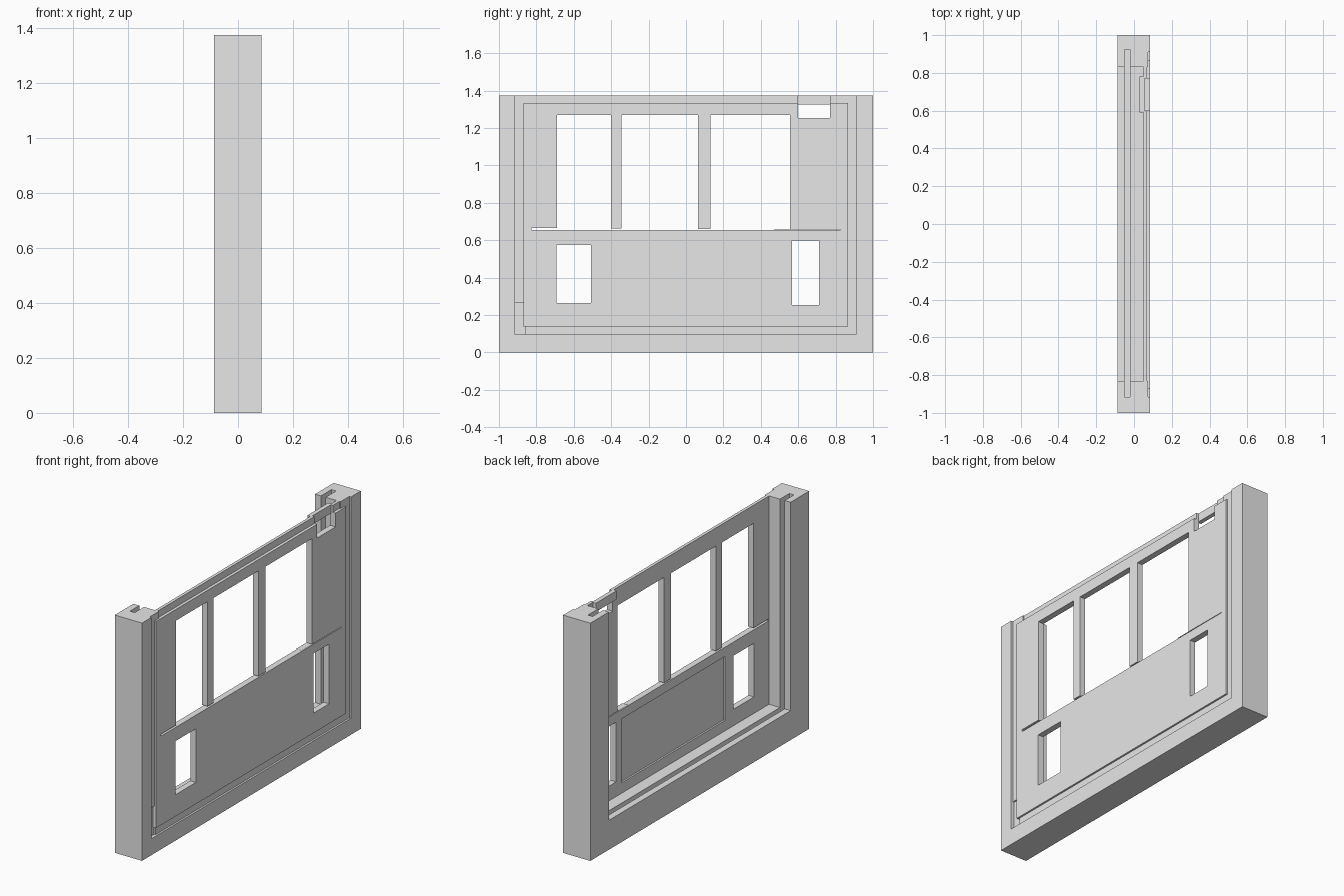
import bpy

cube = bpy.data.objects.get("Cube")
if cube:
    bpy.data.objects.remove(cube, do_unlink=True)

grey = bpy.data.materials.new("plain grey")
grey.use_nodes = True
grey.diffuse_color = (0.8, 0.8, 0.8, 1)
grey.node_tree.nodes["Principled BSDF"].inputs["Base Color"].default_value = (0.8, 0.8, 0.8, 1)

TOP = 1.375
OVER = 1.5   # cutters that leave the top open reach this height


def prism(name, xs, outline):
    """Extrude a (y, z) outline along x."""
    n = len(outline)
    verts = [(x, y, z) for x in xs for y, z in outline]
    faces = [tuple(reversed(range(n))), tuple(range(n, 2 * n))]
    faces += [(i, (i + 1) % n, n + (i + 1) % n, n + i) for i in range(n)]
    mesh = bpy.data.meshes.new(name)
    mesh.from_pydata(verts, [], faces)
    mesh.materials.append(grey)
    obj = bpy.data.objects.new(name, mesh)
    bpy.context.collection.objects.link(obj)
    return obj


def box(name, xs, ys, zs):
    (y0, y1), (z0, z1) = ys, zs
    return prism(name, xs, [(y0, z0), (y1, z0), (y1, z1), (y0, z1)])


def cut(target, cutter):
    mod = target.modifiers.new("cut", 'BOOLEAN')
    mod.operation = 'DIFFERENCE'
    mod.solver = 'EXACT'
    mod.object = cutter
    bpy.context.view_layer.objects.active = target
    bpy.ops.object.modifier_apply(modifier=mod.name)
    bpy.data.objects.remove(cutter, do_unlink=True)


def cut_box(target, xs, ys, zs):
    cut(target, box("cutter", xs, ys, zs))


# U-shaped outer frame, open at the top
frame = box("outer_frame", (-0.088, 0.086), (-1, 1), (0, TOP))
cut_box(frame, (-0.2, 0.2), (-0.83, 0.83), (0.17, OVER))
# sliding slot in the posts and sill
cut_box(frame, (-0.05, -0.02), (-0.915, 0.925), (0.085, OVER))
# shallow rebate round the panel
cut_box(frame, (0.075, 0.2), (-0.915, 0.91), (0.095, OVER))
cut_box(frame, (0.066, 0.2), (-0.915, -0.86), (0.095, 0.265))

# door panel
panel = box("door_panel", (0.05, 0.0855), (-0.87, 0.865), (0.14, 1.335))
THROUGH = (-0.2, 0.2)
for y0, y1 in ((-0.69, -0.4), (-0.345, 0.065), (0.13, 0.555)):
    cut_box(panel, THROUGH, (y0, y1), (0.659, 1.27))
# tapering slit along the waistline
cut(panel, prism("cutter", THROUGH,
                 [(-0.825, 0.654), (0.825, 0.654), (0.825, 0.657), (-0.825, 0.666)]))
# lower openings and upper latch opening
cut_box(panel, THROUGH, (-0.692, -0.507), (0.265, 0.575))
cut_box(panel, THROUGH, (0.567, 0.71), (0.255, 0.6))
cut_box(panel, THROUGH, (0.6, 0.77), (1.255, 1.4))
# shallow inset on the inner face
cut_box(panel, (0, 0.06), (-0.43, 0.52), (0.23, 0.6))

# thin top flange either side of the latch opening
for name, ys in (("top_flange_long", (-0.835, 0.6)), ("top_flange_short", (0.77, 0.835))):
    box(name, (0.05, 0.068), ys, (1.33, TOP))

# set-back bridge over the latch opening
box("latch_bridge", (0.03, 0.055), (0.59, 0.78), (1.325, TOP))
